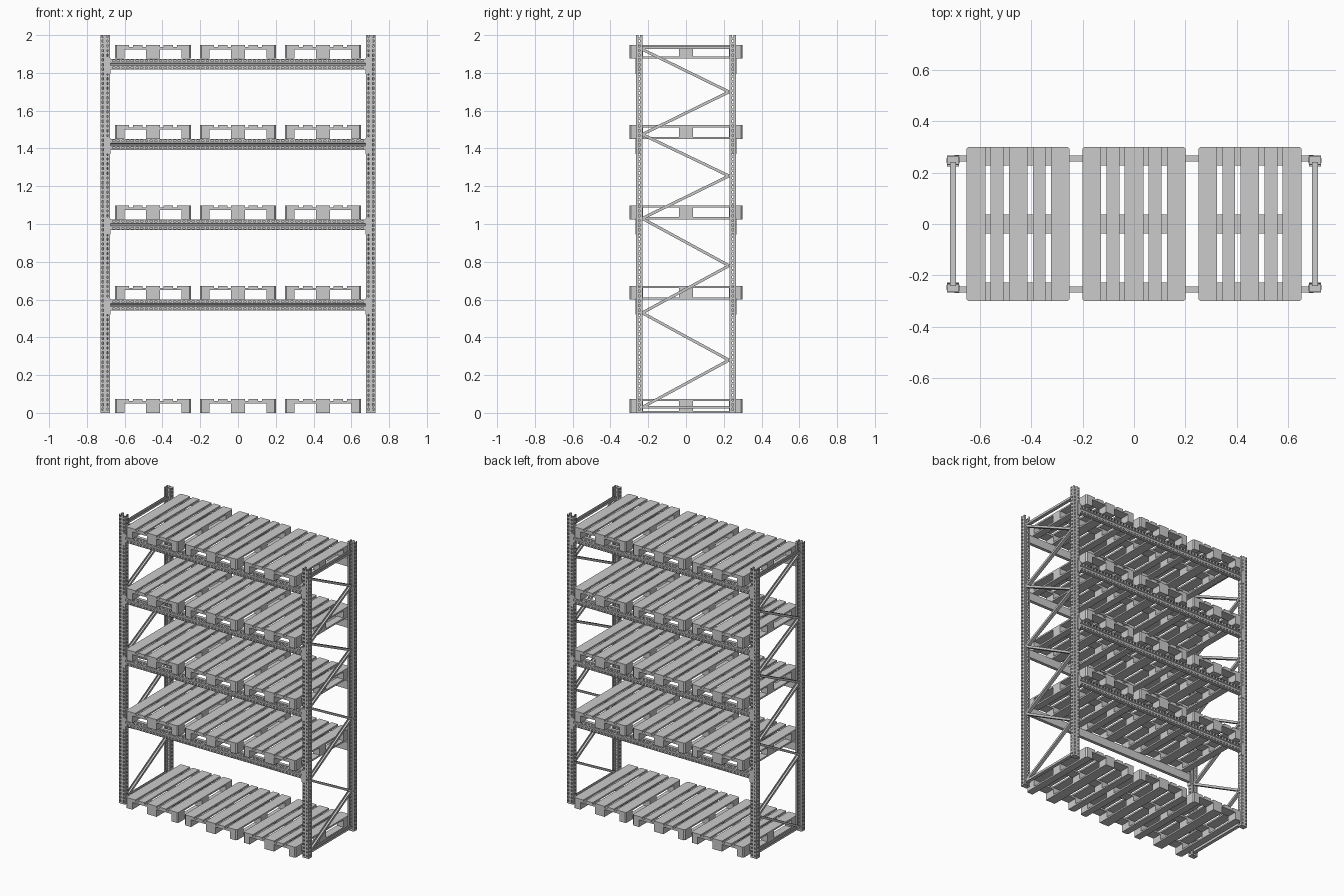
import bpy, bmesh
from mathutils import Vector

if "Cube" in bpy.data.objects:
    bpy.data.objects.remove(bpy.data.objects["Cube"])

POST_X = 0.703                                   # centre of the side frames
LEVELS = [0.60 + 0.425 * k for k in range(4)]    # shelf heights


def finish(name, bm, mirror=(False, False), thickness=0):
    bmesh.ops.recalc_face_normals(bm, faces=bm.faces)
    mesh = bpy.data.meshes.new(name)
    bm.to_mesh(mesh)
    bm.free()
    ob = bpy.data.objects.new(name, mesh)
    bpy.context.collection.objects.link(ob)
    if thickness:
        mod = ob.modifiers.new("sheet", 'SOLIDIFY')
        mod.thickness = thickness
        mod.offset = 0
    if any(mirror):
        mod = ob.modifiers.new("mirror", 'MIRROR')
        mod.use_axis = (mirror[0], mirror[1], False)
        mod.use_mirror_merge = False
    return ob


def box(bm, x0, x1, y0, y1, z0, z1):
    vs = bmesh.ops.create_cube(bm, size=1)["verts"]
    for v in vs:
        v.co = Vector((x1 if v.co.x > 0 else x0,
                       y1 if v.co.y > 0 else y0,
                       z1 if v.co.z > 0 else z0))


def sheet(bm, profile, steps, place, hole_segs=(), closed=False):
    """Sweep a sheet-metal profile; leave slots at odd steps of hole_segs."""
    rows = [[bm.verts.new(place(u, v, i / steps)) for u, v in profile]
            for i in range(steps + 1)]
    n = len(profile)
    for i in range(steps):
        for j in range(n if closed else n - 1):
            if j in hole_segs and i % 2:
                continue
            k = (j + 1) % n
            bm.faces.new((rows[i][j], rows[i][k], rows[i + 1][k], rows[i + 1][j]))


# slotted C-section uprights
half = [(-.012, .231), (-.023, .231), (-.023, .243), (-.023, .251),
        (-.023, .264), (-.016, .264), (-.009, .264)]
profile = half + [(-u, v) for u, v in reversed(half)]
bm = bmesh.new()
sheet(bm, profile, 160, lambda u, v, t: Vector((POST_X + u, v, 2 * t)), (2, 5, 7, 10))
finish("uprights", bm, (True, True), 0.003)

# foot plates
bm = bmesh.new()
box(bm, POST_X - .023, POST_X + .023, .23, .266, 0, .003)
finish("foot_plates", bm, (True, True))

# zigzag and horizontal channel braces
nodes = [(-.232 if i % 2 == 0 else .228, z) for i, z in
         enumerate((.03, .28, .53, .78, 1.03, 1.255, 1.475, 1.70, 1.925))]
bars = list(zip(nodes, nodes[1:])) + [((-.24, .03), (.24, .03)), ((-.24, 1.935), (.24, 1.935))]
channel = [(-.011, .007), (-.011, -.007), (.011, -.007), (.011, .007)]
bm = bmesh.new()
for (y0, z0), (y1, z1) in bars:
    a, b = Vector((POST_X, y0, z0)), Vector((POST_X, y1, z1))
    d = (b - a).normalized()
    n = Vector((0, -d.z, d.y))
    if n.z < 0:
        n = -n
    sheet(bm, channel, 1, lambda u, v, t: a.lerp(b, t) + Vector((u, 0, 0)) + n * v)
finish("frame_braces", bm, (True, False), 0.003)

# bolts joining the braces to the uprights
bm = bmesh.new()
for y, z in nodes:
    box(bm, POST_X - .024, POST_X + .024, y - .004, y + .004, z - .004, z + .004)
finish("brace_bolts", bm, (True, False))

# grooved, perforated beams with hooked end brackets
beam = [(.2435, 0), (.2645, 0), (.2645, -.005), (.2645, -.013), (.2645, -.020),
        (.259, -.024), (.259, -.031), (.2645, -.035), (.2645, -.042),
        (.2645, -.050), (.2645, -.055), (.2435, -.055)]
for k, z in enumerate(LEVELS):
    bm = bmesh.new()
    sheet(bm, beam, 109, lambda u, v, t: Vector((-.677 + 1.354 * t, u, z - .0015 + v)),
          (2, 8), True)
    finish(f"beams_{k + 1}", bm, (False, True), 0.002)
    bm = bmesh.new()
    box(bm, .675, .679, .24, .2685, z - .08, z + .005)
    box(bm, .675, .697, .2655, .2685, z - .08, z + .005)
    finish(f"beam_brackets_{k + 1}", bm, (True, True))

# wooden pallet: bottom runners, blocks, cross boards, deck boards
bm = bmesh.new()
columns = [(-.2, -.15), (-.036, .036), (.15, .2)]
rows = [(-.3, -.2275), (-.036, .036), (.2275, .3)]
for xs in columns:
    box(bm, *xs, -.3, .3, 0, .011)
    for ys in rows:
        box(bm, *xs, *ys, .011, .05)
for ys in rows:
    box(bm, -.2, .2, *ys, .05, .062)
x = -.2
for w in (.0725, .05, .0725, .05, .0725):
    box(bm, x, x + w, -.3, .3, .062, .073)
    x += w + .0825 / 4
corners = [e for e in bm.edges
           if all(abs(abs(v.co.x) - .2) < 1e-4 and abs(abs(v.co.y) - .3) < 1e-4 for v in e.verts)
           and abs(e.verts[0].co.z - e.verts[1].co.z) > 1e-4]
bmesh.ops.bevel(bm, geom=corners, offset=.008, segments=1, affect='EDGES')
first = finish("pallet", bm)

# three pallets on the floor and on every shelf
for r, z in enumerate([0] + LEVELS):
    for c in (-1, 0, 1):
        ob = first if (r, c) == (0, -1) else first.copy()
        if ob is not first:
            bpy.context.collection.objects.link(ob)
        ob.name = f"pallet_{r + 1}_{c + 2}"
        ob.location = (.45 * c, 0, z)
